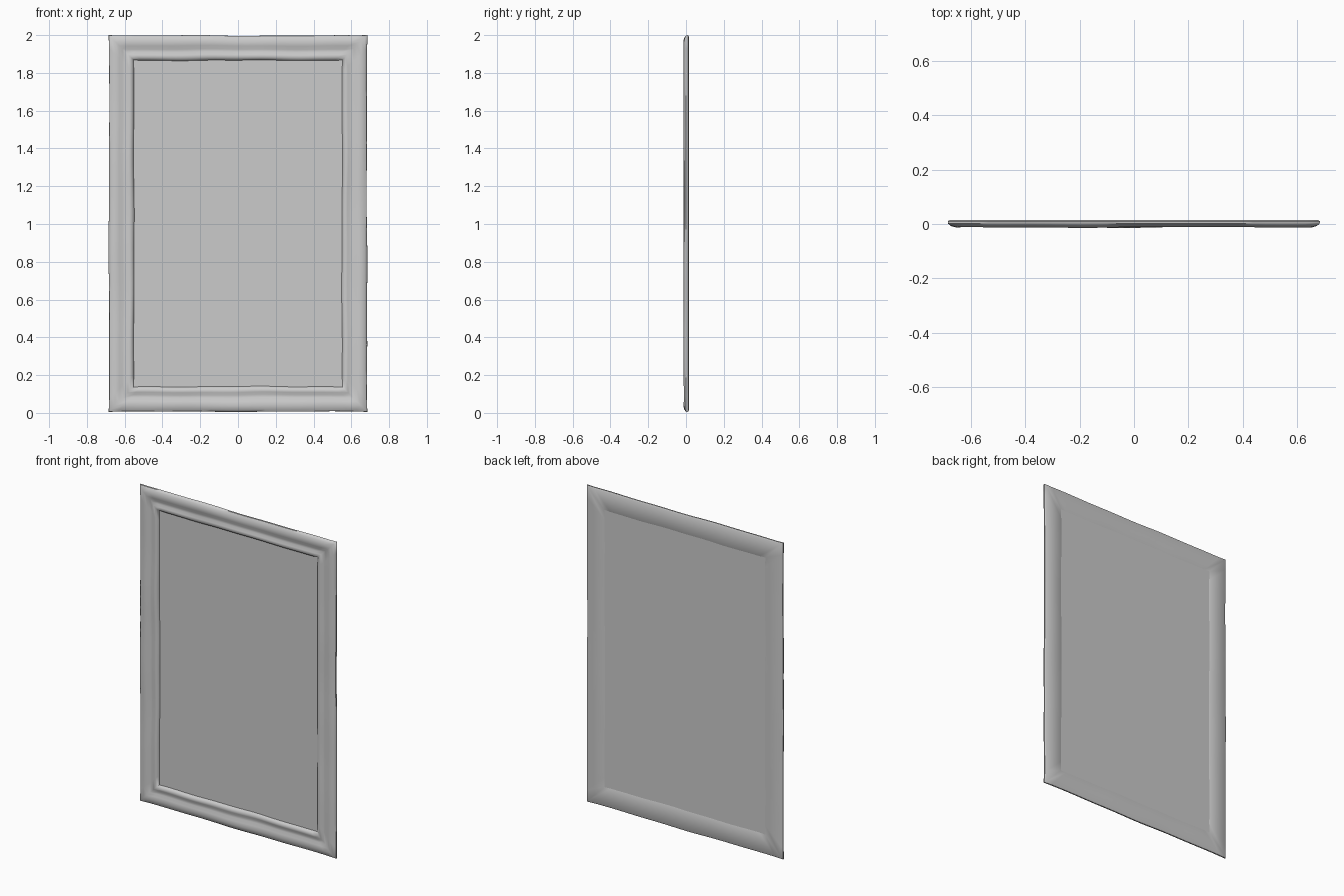
import bpy, bmesh, math
from mathutils import Vector

if "Cube" in bpy.data.objects:
    bpy.data.objects.remove(bpy.data.objects["Cube"])

W, Z0, Z1 = 0.685, 0.005, 2.0      # outer half width, bottom, top
SEG = 28                           # segments per frame side

# Moulding cross-section: (inset from outer edge, depth y)
PROFILE = [(0.008, 0.015), (0.0, 0.010), (0.001, 0.001), (0.012, -0.006),
           (0.033, -0.012), (0.055, -0.009), (0.073, -0.002), (0.088, -0.001),
           (0.102, -0.008), (0.116, -0.009), (0.128, -0.001), (0.132, 0.007),
           (0.122, 0.012)]


def corners(d):
    return [Vector((-W + d, 0, Z0 + d)), Vector((W - d, 0, Z0 + d)),
            Vector((W - d, 0, Z1 - d)), Vector((-W + d, 0, Z1 - d))]


def wear(side, u, d):
    """Gentle hand-worn unevenness that fades out at the corners."""
    fade = math.sin(math.pi * u) ** 0.5 if 0 < u < 1 else 0
    a = math.sin(9 * u + 2.1 * side + 20 * d) + 0.6 * math.sin(23 * u + 1.3 * side)
    return fade * a


def make_object(name, bm):
    bmesh.ops.recalc_face_normals(bm, faces=bm.faces)
    me = bpy.data.meshes.new(name)
    bm.to_mesh(me)
    bm.free()
    ob = bpy.data.objects.new(name, me)
    bpy.context.collection.objects.link(ob)
    bpy.context.view_layer.objects.active = ob
    ob.select_set(True)
    bpy.ops.object.shade_smooth_by_angle(angle=math.radians(50))
    ob.select_set(False)
    return ob


# Frame: moulding swept around the rectangle with mitred corners
bm = bmesh.new()
rings = []
inward = [Vector((0, 0, 1)), Vector((-1, 0, 0)), Vector((0, 0, -1)), Vector((1, 0, 0))]
for side in range(4):
    for k in range(SEG):
        u = k / SEG
        ring = []
        for d, y in PROFILE:
            c = corners(d)
            p = c[side].lerp(c[(side + 1) % 4], u)
            w = wear(side, u, d)
            p += inward[side] * (0.002 + 0.0018 * w) * (1 if 0 < u else 0)
            p.y = y + (0.0016 * w if y < 0 else 0)
            ring.append(bm.verts.new(p))
        rings.append(ring)
n, m = len(rings), len(PROFILE)
for i in range(n):
    a, b = rings[i], rings[(i + 1) % n]
    for j in range(m):
        bm.faces.new((a[j], a[(j + 1) % m], b[(j + 1) % m], b[j]))
make_object("frame_moulding", bm)

# Flat panel held inside the frame
bm = bmesh.new()
bmesh.ops.create_cube(bm, size=1)
inset = 0.122
for v in bm.verts:
    v.co.x *= 2 * (W - inset)
    v.co.y = 0.0095 + v.co.y * 0.003
    v.co.z = (Z0 + Z1) / 2 + v.co.z * (Z1 - Z0 - 2 * inset)
make_object("panel", bm)
